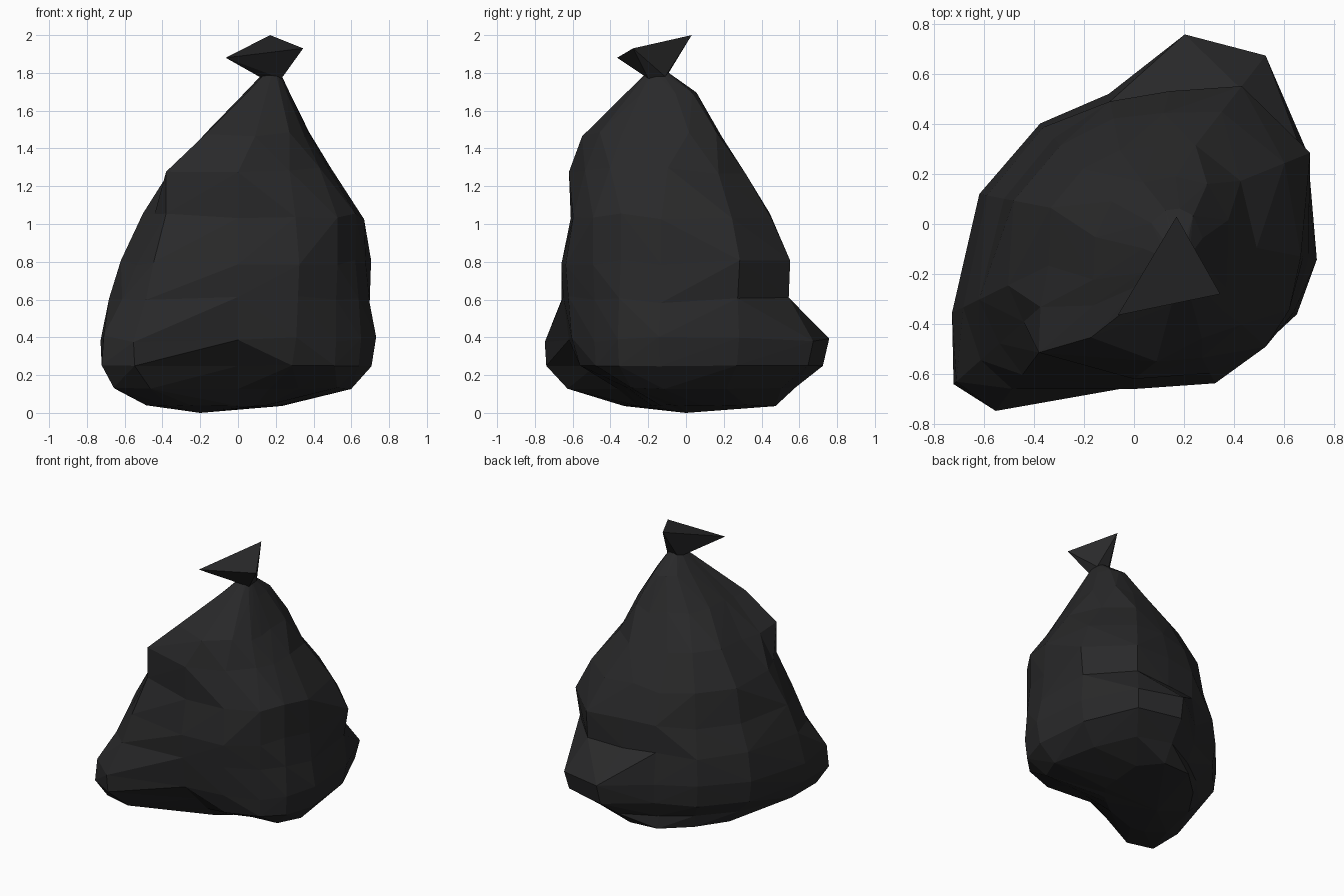
import bpy, bmesh, random
from math import sin, cos, radians

if "Cube" in bpy.data.objects:
    bpy.data.objects.remove(bpy.data.objects["Cube"])

random.seed(7)

black = bpy.data.materials.new("black_plastic")
black.diffuse_color = (0.022, 0.022, 0.023, 1)
black.use_nodes = True
black.node_tree.nodes["Principled BSDF"].inputs["Base Color"].default_value = black.diffuse_color


def finish(name, bm):
    bmesh.ops.recalc_face_normals(bm, faces=bm.faces)
    mesh = bpy.data.meshes.new(name)
    bm.to_mesh(mesh)
    bm.free()
    mesh.materials.append(black)
    obj = bpy.data.objects.new(name, mesh)
    bpy.context.collection.objects.link(obj)
    return obj


# Directions of the sack's folds and bulges, seen from above
ANGLES = [radians(a) for a in
          (-11, 22, 52, 75, 101, 133, 169, 206, 221.6, 233.5, 270, 297, 317, 331)]
SIDES = len(ANGLES)

# Cross-sections: height, then the radius in each direction
SECTIONS = [
    (.04, .22, .25, .40, .49, .47, .40, .42, .54, .48, .42, .25, .20, .20, .20),
    (.13, .61, .57, .64, .60, .46, .42, .50, .72, .88, .78, .36, .36, .44, .60),
    (.25, .72, .72, .82, .75, .52, .53, .61, .80, .965, .92, .48, .63, .70, .73),
    (.39, .745, .75, .855, .785, .53, .55, .63, .81, .95, .93, .62, .68, .71, .745),
    (.60, .71, .73, .69, .55, .50, .53, .60, .76, .82, .82, .65, .70, .71, .73),
    (.80, .69, .76, .70, .55, .50, .47, .53, .69, .72, .75, .66, .715, .72, .71),
    (1.04, .68, .65, .57, .46, .43, .43, .49, .56, .59, .64, .61, .67, .72, .71),
    (1.28, .50, .46, .40, .32, .30, .30, .34, .38, .50, .64, .62, .60, .59, .55),
    (1.48, .29, .31, .33, .30, .27, .26, .25, .28, .34, .44, .45, .40, .36, .32),
]

# Sack body: lofted crumpled rings that lean toward the neck
bm = bmesh.new()
rings = []
for z, *radii in SECTIONS:
    cx, cy = (0.09, -0.1) if z > 1.4 else (0, 0)
    crumple = 0.005 if z < 0.3 else 0.02
    rings.append([bm.verts.new((cx + r * cos(a), cy + r * sin(a),
                                z + random.uniform(-crumple, crumple)))
                  for a, r in zip(ANGLES, radii)])

# Gathered neck, with a shoulder ring that bulges to the back
neck = [bm.verts.new((0.18 + 0.045 * cos(a), -0.15 + 0.06 * sin(a), 1.8)) for a in ANGLES]
shoulder = []
for a, low, high in zip(ANGLES, rings[-1], neck):
    p = low.co.lerp(high.co, 0.66)
    p.y += 0.06 * max(0, sin(a))
    shoulder.append(bm.verts.new(p))
rings += [shoulder, neck]

# Each facet takes the diagonal that bulges outward
for low, high in zip(rings, rings[1:]):
    for i in range(SIDES):
        j = (i + 1) % SIDES
        a, b, c, d = low[i], low[j], high[j], high[i]
        fold = (b.co - a.co).cross(c.co - a.co).dot(d.co - a.co)
        if fold < 0:
            bm.faces.new((a, b, c))
            bm.faces.new((a, c, d))
        else:
            bm.faces.new((a, b, d))
            bm.faces.new((b, c, d))

# Closed underside and neck
base = bm.verts.new((-0.2, 0, 0))
for i in range(SIDES):
    bm.faces.new((rings[0][(i + 1) % SIDES], rings[0][i], base))
bm.faces.new(neck)
finish("sack_body", bm)

# Flared tied end above the neck
bm = bmesh.new()
flare = [(-0.065, -0.365, 1.88), (0.345, -0.28, 1.93), (0.17, 0.03, 2.0)]
knot = [(0.13, -0.18, 1.77), (0.23, -0.2, 1.77), (0.23, -0.11, 1.78), (0.14, -0.11, 1.77)]
for p in flare + knot:
    bm.verts.new(p)
bmesh.ops.convex_hull(bm, input=bm.verts)
finish("tied_end", bm)
